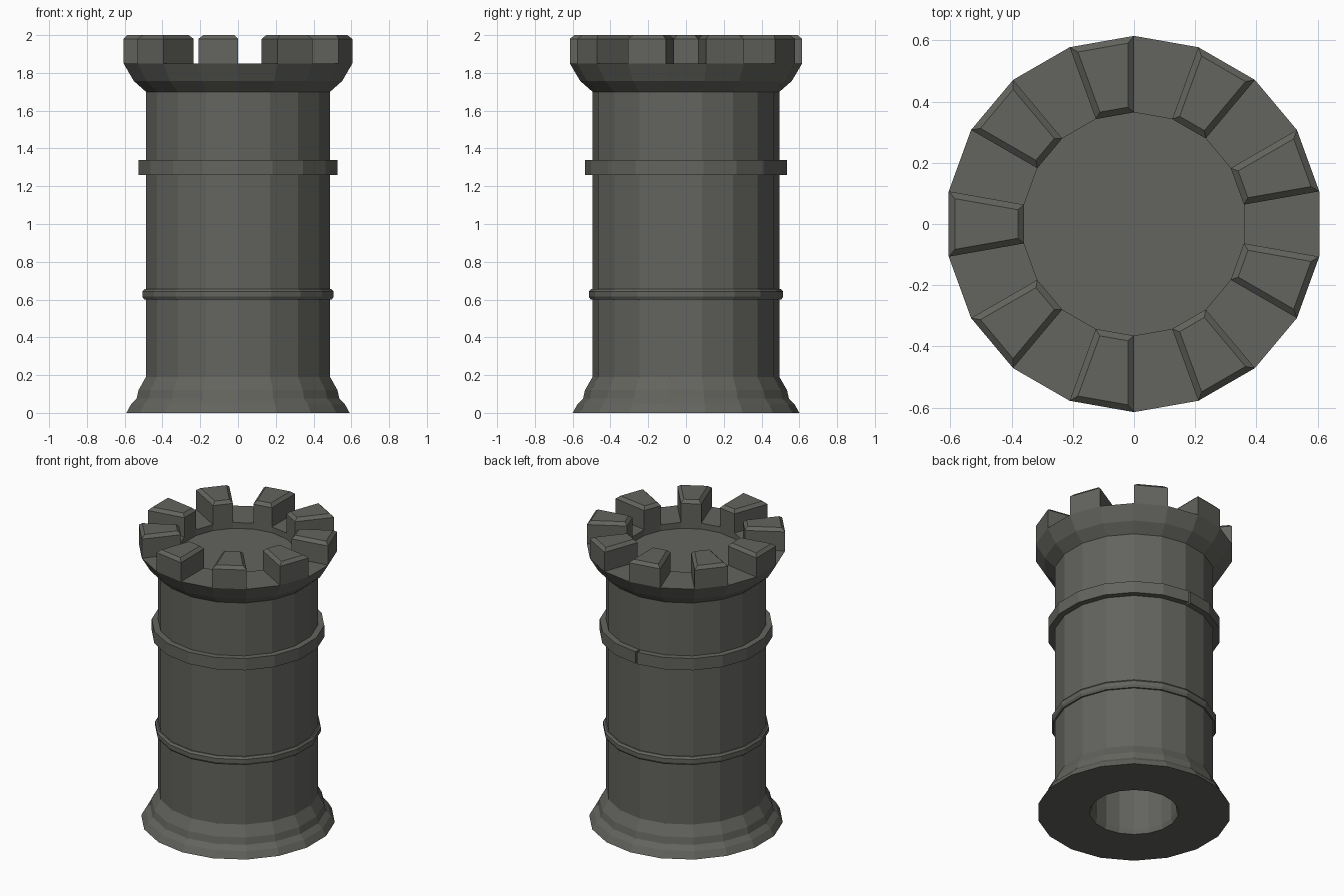
import bpy, bmesh, math

if "Cube" in bpy.data.objects:
    bpy.data.objects.remove(bpy.data.objects["Cube"])

SIDES = 18
STEP = 2 * math.pi / SIDES
START = math.pi / 2          # one corner points along +y

stone = bpy.data.materials.new("dark stone grey")
stone.diffuse_color = (0.125, 0.128, 0.112, 1)
stone.use_nodes = True
stone.node_tree.nodes["Principled BSDF"].inputs["Base Color"].default_value = stone.diffuse_color


def polar(r, a, z):
    return (r * math.cos(a), r * math.sin(a), z)


def finish(bm, name):
    bmesh.ops.recalc_face_normals(bm, faces=bm.faces)
    me = bpy.data.meshes.new(name)
    bm.to_mesh(me)
    bm.free()
    me.materials.append(stone)
    ob = bpy.data.objects.new(name, me)
    bpy.context.collection.objects.link(ob)
    return ob


def lathe(name, profile, loop=False, gap=0.0):
    """Turn an (r, z) profile; gap > 0 leaves a slit at the +y corner.
    An open profile is capped flat at both ends."""
    bm = bmesh.new()
    angles = [START + i * STEP for i in range(SIDES)]
    if gap:
        angles.append(START + 2 * math.pi - gap)
        angles[0] += gap
    cols = [[bm.verts.new(polar(r, a, z)) for r, z in profile] for a in angles]
    n = len(profile)
    for i in range(SIDES):
        c, d = cols[i], cols[(i + 1) % len(cols)]
        for j in range(n if loop else n - 1):
            k = (j + 1) % n
            bm.faces.new((c[j], d[j], d[k], c[k]))
    if gap:
        bm.faces.new(cols[0])
        bm.faces.new(cols[-1])
    elif not loop:
        bm.faces.new([c[0] for c in cols])
        bm.faces.new([c[-1] for c in cols])
    return finish(bm, name)


# tower: hollow underside, stepped foot, shaft, flared crown, sunken floor
lathe("tower_body", [
    (0.265, 1.00), (0.265, 0.03), (0.275, 0.0),
    (0.60, 0.0), (0.575, 0.045), (0.545, 0.075), (0.535, 0.12), (0.495, 0.19),
    (0.495, 1.70), (0.56, 1.757), (0.615, 1.85),
    (0.365, 1.85), (0.365, 1.81)])

# lower rounded moulding
lathe("lower_band", [(0.48, 0.60), (0.505, 0.60), (0.514, 0.615),
                     (0.514, 0.642), (0.503, 0.655), (0.48, 0.655)], loop=True)

# upper square band with a narrow slit at the back
lathe("upper_band", [(0.48, 1.26), (0.535, 1.26), (0.535, 1.34), (0.48, 1.34)],
      loop=True, gap=0.012)

# nine battlements on every second side, top edges chamfered
for i in range(0, SIDES, 2):
    bm = bmesh.new()
    a, b = START + i * STEP, START + (i + 1) * STEP
    rings = [[bm.verts.new(polar(r, t, z)) for r, t in
              ((0.365, a), (0.615, a), (0.615, b), (0.365, b))]
             for z in (1.85, 2.0)]
    low, top = rings
    bm.faces.new(low)
    cap = bm.faces.new(top)
    for k in range(4):
        m = (k + 1) % 4
        bm.faces.new((low[k], low[m], top[m], top[k]))
    bmesh.ops.bevel(bm, geom=list(cap.edges), offset=0.02, segments=1,
                    affect='EDGES')
    finish(bm, "battlement_%d" % (i // 2 + 1))
